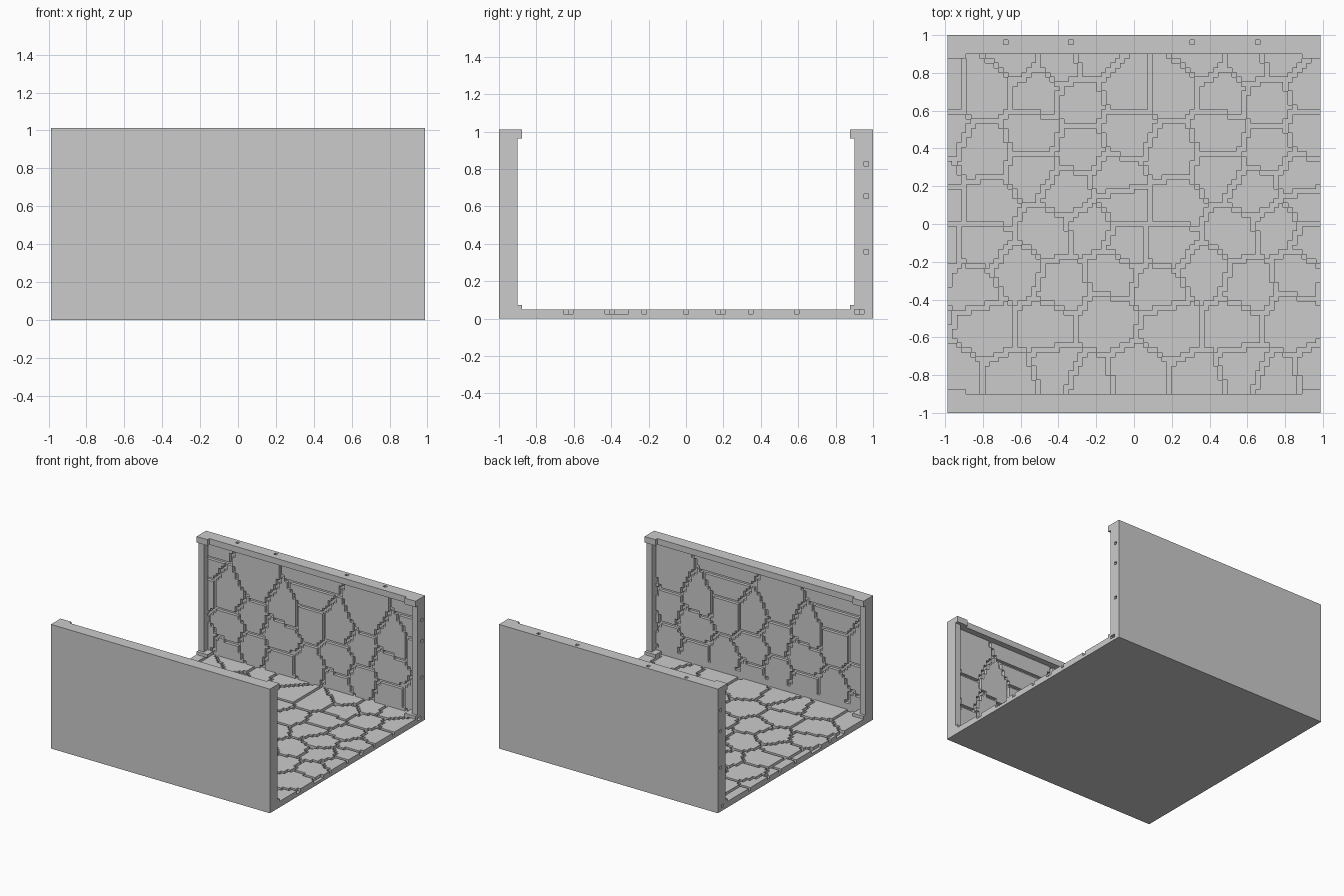
import bpy
import bmesh
from math import pi
from mathutils import Matrix, Vector

cube = bpy.data.objects.get("Cube")
if cube:
    bpy.data.objects.remove(cube, do_unlink=True)

V = 2 / 81            # block size
NX, NY, NZ = 80, 81, 41
PERIOD = NX * V / 2   # stone layout repeats along x

# Stone centres for one repeat of the paving and of the wall facing
FLOOR_STONES = [
    (-.03, .73), (-.49, .71), (-.78, .73), (-.28, .66), (-.38, .86), (-.2, .9), (-.62, .9),
    (-.27, .41), (-.78, .38), (-.52, .48), (-.03, .48), (-.08, .25), (-.53, .28),
    (-.76, .12), (-.35, .18), (-.05, .12), (-.45, -.04), (-.79, -.1), (-.22, -.02),
    (-.03, -.1), (-.84, -.33), (-.37, -.32), (-.61, -.24), (-.11, -.24),
    (-.78, -.53), (-.46, -.53), (-.13, -.5), (-.41, -.77), (.02, -.8),
    (-.23, -.85), (-.62, -.83),
]
WALL_STONES = [
    (0, .92), (-.485, .73), (0, .74), (0, .58), (0, .14), (-.25, .6), (-.75, .58),
    (-.3, .38), (-.52, .46), (-.72, .32), (-.28, .12), (-.52, .2), (-.76, .08),
]


def finish(bm, name, matrix=Matrix()):
    bmesh.ops.remove_doubles(bm, verts=bm.verts, dist=V / 50)
    bmesh.ops.dissolve_limit(bm, angle_limit=.01, verts=bm.verts, edges=bm.edges)
    mesh = bpy.data.meshes.new(name)
    bm.to_mesh(mesh)
    bm.free()
    obj = bpy.data.objects.new(name, mesh)
    obj.matrix_world = matrix
    bpy.context.collection.objects.link(obj)
    return obj


def stone_panel(name, stones, rows, base, margin, shift, matrix):
    """Two-block-thick slab with one-block grooves between the stones."""
    seeds = [(x + k * PERIOD, y) for x, y in stones for k in (-1, 0, 1, 2)]

    def stone_at(i, j):
        x, y = (i + .5 - NX / 2) * V + shift, base + (j + .5) * V
        return min(range(len(seeds)),
                   key=lambda s: (seeds[s][0] - x) ** 2 + (seeds[s][1] - y) ** 2)

    label = {(i, j): stone_at(i, j) for i in range(NX + 1) for j in range(rows + 1)}
    mx, my = margin
    height = {}
    for i in range(NX):
        for j in range(rows):
            inside = mx <= i < NX - mx and my <= j < rows - my
            seam = label[i, j] != label[i + 1, j] or label[i, j] != label[i, j + 1]
            height[i, j] = 1 if inside and seam else 2

    bm = bmesh.new()

    def quad(*points):
        bm.faces.new([bm.verts.new(((u - NX / 2) * V, v * V, w * V)) for u, v, w in points])

    for (i, j), h in height.items():
        quad((i, j, h), (i + 1, j, h), (i + 1, j + 1, h), (i, j + 1, h))
        for di, dj in ((1, 0), (-1, 0), (0, 1), (0, -1)):
            low = height.get((i + di, j + dj), 0)
            if h > low:
                u, v = i + .5 + di / 2, j + .5 + dj / 2
                a, b = (u + dj / 2, v - di / 2), (u - dj / 2, v + di / 2)
                quad((*a, low), (*b, low), (*b, h), (*a, h))
    quad((0, 0, 0), (0, rows, 0), (NX, rows, 0), (NX, 0, 0))
    return finish(bm, name, matrix)


def box(name, low, high):
    """Box between two corners given in blocks."""
    lo, hi = Vector(low) * V, Vector(high) * V
    bm = bmesh.new()
    bmesh.ops.create_cube(bm, size=1)
    for vert in bm.verts:
        vert.co = (lo + hi) / 2 + vert.co * (hi - lo)
    return finish(bm, name)


# Paved floor and the two faced walls standing on it
half = NY / 2
stone_panel("floor", FLOOR_STONES, NY, -1, (0, 2), 0, Matrix.Translation((0, -1, 0)))
back = Matrix.Translation((0, 1, 2 * V)) @ Matrix.Rotation(pi / 2, 4, "X")
stone_panel("back_wall", WALL_STONES, NZ - 2, 2 * V, (0, 0), 0, back)
front = Matrix.Rotation(pi, 4, "Z") @ back
stone_panel("front_wall", WALL_STONES, NZ - 2, 2 * V, (2, 2), .3, front)

# Frame on each wall: top beam, end posts, corner caps and feet
for side, sy in (("front", -1), ("back", 1)):
    def framed(name, x0, x1, depth, z0, z1):
        near, far = sorted((sy * (half - depth), sy * (half - 2)))
        box(f"{side}_{name}", (x0, near, z0), (x1, far, z1))

    framed("top_beam", -NX / 2, NX / 2, 4, NZ - 2, NZ)
    for end, sx in (("right", -1), ("left", 1)):
        def span(width):
            return sorted((sx * NX / 2, sx * (NX / 2 - width)))

        framed(f"{end}_post", *span(2), 4, 2, NZ - 2)
        framed(f"{end}_corner_cap", *span(4), 5, NZ - 2, NZ)
        framed(f"{end}_foot", *span(4), 5, 2, 3)
